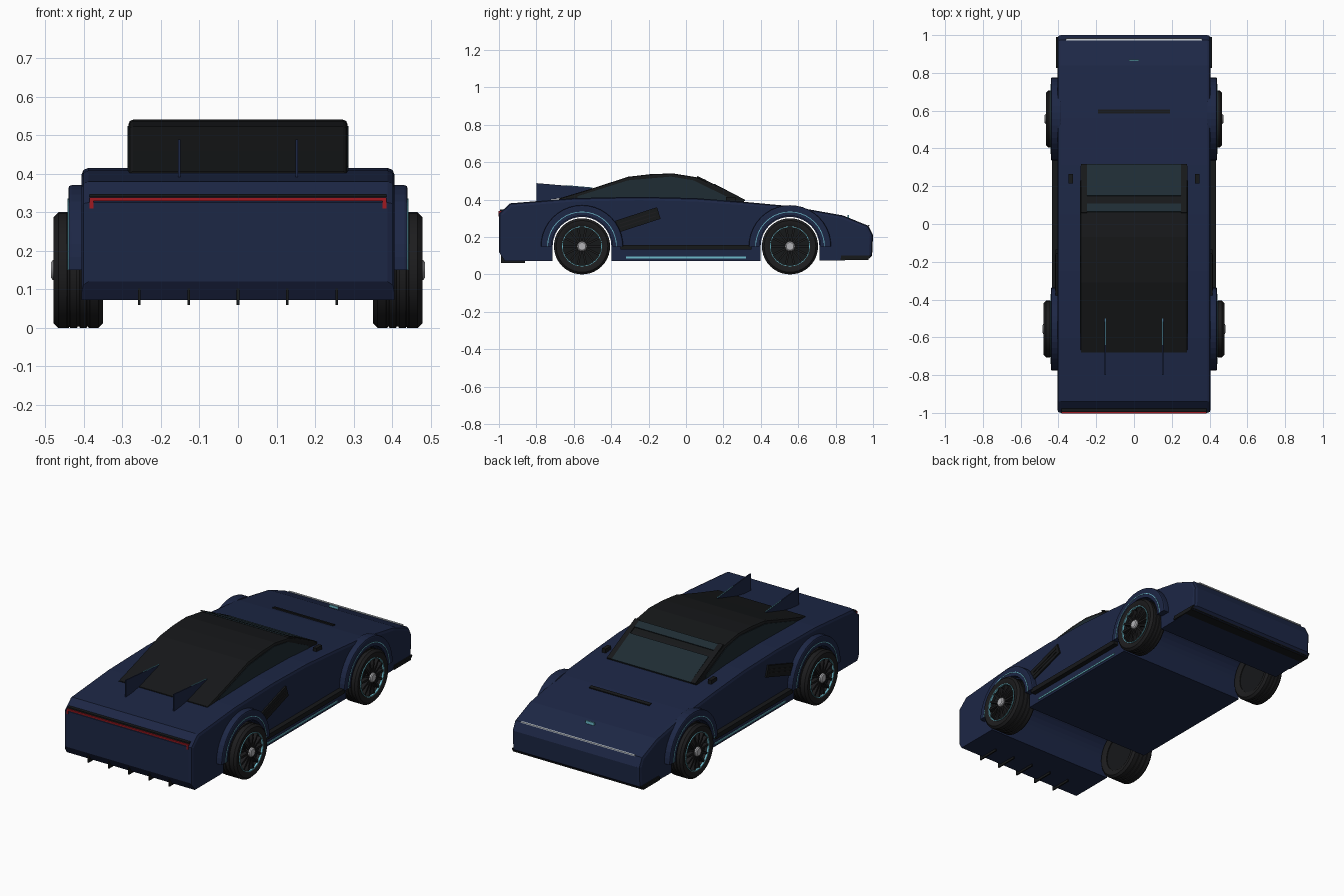
import bpy, bmesh
from math import sin, cos, pi, hypot, radians, atan2

if "Cube" in bpy.data.objects:
    bpy.data.objects.remove(bpy.data.objects["Cube"])

def material(name, r, g, b):
    m = bpy.data.materials.new(name)
    m.diffuse_color = (r, g, b, 1)
    m.use_nodes = True
    m.node_tree.nodes["Principled BSDF"].inputs["Base Color"].default_value = m.diffuse_color
    return m

NAVY = material("navy", 0.012, 0.02, 0.06)
BLACK = material("black", 0.008, 0.009, 0.01)
RUBBER = material("rubber", 0.012, 0.012, 0.013)
GLASS = material("glass", 0.013, 0.025, 0.033)
CYAN = material("cyan", 0.15, 0.5, 0.6)
RED = material("red", 0.35, 0.01, 0.015)
PALE = material("pale", 0.6, 0.65, 0.7)
METAL = material("metal", 0.45, 0.45, 0.47)

AXLES = (-0.556, 0.556)
AXLE_Z = 0.15

def finish(bm, name, mat, smooth=False):
    bmesh.ops.recalc_face_normals(bm, faces=bm.faces)
    me = bpy.data.meshes.new(name)
    bm.to_mesh(me)
    bm.free()
    me.materials.append(mat)
    ob = bpy.data.objects.new(name, me)
    bpy.context.collection.objects.link(ob)
    if smooth:
        bpy.ops.object.select_all(action='DESELECT')
        ob.select_set(True)
        bpy.context.view_layer.objects.active = ob
        bpy.ops.object.shade_smooth_by_angle(angle=radians(35))
    return ob

def prism(name, pts, x0, x1, mat, bevel=0, keep=lambda y, z: True, smooth=False):
    """Extrude a (y, z) outline along x, chamfering the end outlines."""
    bm = bmesh.new()
    f = bm.faces.new([bm.verts.new((x0, y, z)) for y, z in pts])
    ext = bmesh.ops.extrude_face_region(bm, geom=[f])["geom"]
    bmesh.ops.translate(bm, vec=(x1 - x0, 0, 0),
                        verts=[v for v in ext if isinstance(v, bmesh.types.BMVert)])
    if bevel:
        es = [e for e in bm.edges if abs(e.verts[0].co.x - e.verts[1].co.x) < 1e-6
              and all(keep(v.co.y, v.co.z) for v in e.verts)]
        bmesh.ops.bevel(bm, geom=es, offset=bevel, segments=2, affect='EDGES', profile=0.5)
    return finish(bm, name, mat, smooth)

def box(name, c, size, mat, tilt=0):
    """Box with centre c, rotated about x by tilt."""
    hy, hz = size[1] / 2, size[2] / 2
    pts = [(c[1] + a * hy * cos(tilt) - b * hz * sin(tilt),
            c[2] + a * hy * sin(tilt) + b * hz * cos(tilt))
           for a, b in ((-1, -1), (1, -1), (1, 1), (-1, 1))]
    return prism(name, pts, c[0] - size[0] / 2, c[0] + size[0] / 2, mat)

def slab(name, p, q, x0, x1, t, mat):
    """Thin panel running from p to q in the (y, z) plane."""
    c = ((x0 + x1) / 2, (p[0] + q[0]) / 2, (p[1] + q[1]) / 2)
    return box(name, c, (x1 - x0, hypot(q[0] - p[0], q[1] - p[1]), t), mat,
               atan2(q[1] - p[1], q[0] - p[0]))

def arc(cy, r, n=20):
    return [(cy - r * cos(pi * i / n), AXLE_Z + r * sin(pi * i / n)) for i in range(n + 1)]

def lathe(name, prof, y, mat, n=40, closed=True):
    """Revolve an (x, radius) profile about a wheel axle."""
    bm = bmesh.new()
    rings = [[bm.verts.new((x, y + r * cos(2 * pi * i / n), AXLE_Z + r * sin(2 * pi * i / n)))
              for i in range(n)] for x, r in prof]
    for a, b in zip(rings, rings[1:] + rings[:1] if closed else rings[1:]):
        for i in range(n):
            j = (i + 1) % n
            bm.faces.new((a[i], a[j], b[j], b[i]))
    if not closed:
        bm.faces.new(rings[0])
        bm.faces.new(rings[-1])
    return finish(bm, name, mat, True)

# Body shell with wheel arches cut through the outline
well = 0.157
body = [(-1, 0.12), (-0.97, 0.073)]
for cy in AXLES:
    body += [(cy - well, 0.073)] + arc(cy, well) + [(cy + well, 0.073)]
body += [(0.97, 0.078), (0.995, 0.1), (1, 0.21), (0.975, 0.26), (0.84, 0.315),
         (0.56, 0.365), (0.31, 0.388), (0.05, 0.408), (-0.25, 0.415), (-0.6, 0.408),
         (-0.94, 0.38), (-1, 0.325)]
prism("body_shell", body, -0.406, 0.406, NAVY, 0.018,
      lambda y, z: z > 0.09 and all(hypot(y - c, z - AXLE_Z) > 0.17 for c in AXLES))

# Cabin, windscreen, side glass
cabin = [(-0.68, 0.38), (-0.68, 0.406), (-0.5, 0.46), (-0.31, 0.522), (-0.19, 0.536),
         (-0.07, 0.54), (0.06, 0.519), (0.13, 0.488), (0.31, 0.395), (0.31, 0.37)]
prism("cabin", cabin, -0.284, 0.284, BLACK, 0.012, lambda y, z: z > 0.4)
slab("windscreen", (0.15, 0.482), (0.315, 0.396), -0.25, 0.25, 0.006, GLASS)
slab("windscreen_band", (0.065, 0.521), (0.107, 0.501), -0.25, 0.25, 0.006, GLASS)
window = [(-0.58, 0.4), (-0.58, 0.418), (-0.31, 0.503), (-0.08, 0.523), (0.04, 0.503),
          (0.23, 0.41), (0.23, 0.39)]

for s, side in ((-1, "left"), (1, "right")):
    prism(side + "_window", window, s * 0.278, s * 0.287, GLASS)
    slab(side + "_windscreen_pillar", (0.06, 0.523), (0.315, 0.395),
         s * 0.265 - 0.015, s * 0.265 + 0.015, 0.008, BLACK)
    box(side + "_mirror", (s * 0.335, 0.24, 0.4), (0.022, 0.05, 0.03), BLACK)
    # Air intake, skirt and lower trim
    box(side + "_intake", (s * 0.405, -0.257, 0.292), (0.02, 0.235, 0.065), BLACK, radians(18))
    for k in range(2):
        box(side + "_intake_slat", (s * 0.414, -0.257, 0.282 + k * 0.02), (0.008, 0.2, 0.005),
            RUBBER, radians(18))
    box(side + "_skirt", (s * 0.417, 0, 0.145), (0.034, 0.7, 0.026), BLACK)
    box(side + "_trim_strip", (s * 0.406, 0, 0.09), (0.01, 0.64, 0.009), CYAN)
    # Tail fins
    fin = [(-0.8, 0.385), (-0.8, 0.488), (-0.5, 0.462), (-0.5, 0.44)]
    prism(side + "_tail_fin", fin, s * 0.152 - 0.003, s * 0.152 + 0.003, NAVY)
    slab(side + "_fin_edge", (-0.64, 0.475), (-0.5, 0.463), s * 0.152 - 0.002,
         s * 0.152 + 0.002, 0.004, CYAN)
    box(side + "_tail_light_end", (s * 0.38, -0.994, 0.324), (0.01, 0.016, 0.028), RED)

    for cy, end, xi, xo in ((AXLES[0], "rear", 0.35, 0.478), (AXLES[1], "front", 0.36, 0.466)):
        tag = end + "_" + side
        # Flared arch and trim line
        prism(tag + "_fender", arc(cy, 0.22) + arc(cy, 0.163)[::-1], s * 0.385, s * 0.44, NAVY,
              0.008, lambda y, z: hypot(y - cy, z - AXLE_Z) > 0.2)
        prism(tag + "_fender_trim", arc(cy, 0.186) + arc(cy, 0.182)[::-1], s * 0.435, s * 0.442, CYAN)
        # Grooved tyre
        w = xo - xi
        prof = [(xi + 0.01, 0.105), (xi, 0.12), (xi, 0.138), (xi + 0.012, 0.15)]
        for t in (0.3, 0.5, 0.7):
            g = xi + w * t
            prof += [(g - 0.004, 0.15), (g - 0.003, 0.146), (g + 0.003, 0.146), (g + 0.004, 0.15)]
        prof += [(xo - 0.012, 0.15), (xo, 0.138), (xo, 0.12), (xo - 0.008, 0.105)]
        lathe(tag + "_tyre", [(s * x, r) for x, r in prof], cy, RUBBER)
        # Rim, ring, hub and spokes
        lathe(tag + "_rim_disc", [(s * (xi + 0.015), 0.107), (s * (xo - 0.03), 0.107)], cy, BLACK,
              closed=False)
        lathe(tag + "_rim_ring", [(s * (xo - 0.012), 0.107), (s * (xo - 0.002), 0.107),
              (s * (xo - 0.002), 0.103), (s * (xo - 0.012), 0.103)], cy, CYAN)
        lathe(tag + "_hub", [(s * (xo - 0.035), 0.026), (s * (xo + 0.002), 0.026),
              (s * (xo + 0.007), 0.02)], cy, METAL, 20, False)
        for k in range(14):
            a = 2 * pi * k / 14
            box(tag + "_spoke", (s * (xo - 0.018), cy + 0.063 * cos(a), AXLE_Z + 0.063 * sin(a)),
                (0.024, 0.088, 0.011), RUBBER, a)

# Tail lamp bar, lower tail panel and diffuser fins
box("tail_light_bar", (0, -0.992, 0.334), (0.77, 0.02, 0.009), RED)
box("tail_light_recess", (0, -0.985, 0.343), (0.77, 0.02, 0.008), BLACK)
for k in range(-2, 3):
    box("diffuser_fin", (k * 0.128, -0.925, 0.081), (0.007, 0.13, 0.042), BLACK)

# Nose light bar, badge plate, bonnet vent, splitter
box("nose_light_bar", (0, 0.977, 0.261), (0.72, 0.01, 0.006), PALE)
box("badge_plate", (0, 0.868, 0.308), (0.055, 0.008, 0.02), CYAN)
slab("bonnet_vent", (0.585, 0.363), (0.605, 0.359), -0.19, 0.19, 0.008, BLACK)
box("splitter", (0, 0.9, 0.083), (0.826, 0.15, 0.012), BLACK)
prism("nose_corner_trim", [(0.83, 0.085), (0.98, 0.085), (0.99, 0.1), (0.83, 0.1)], -0.412, 0.412, BLACK)
